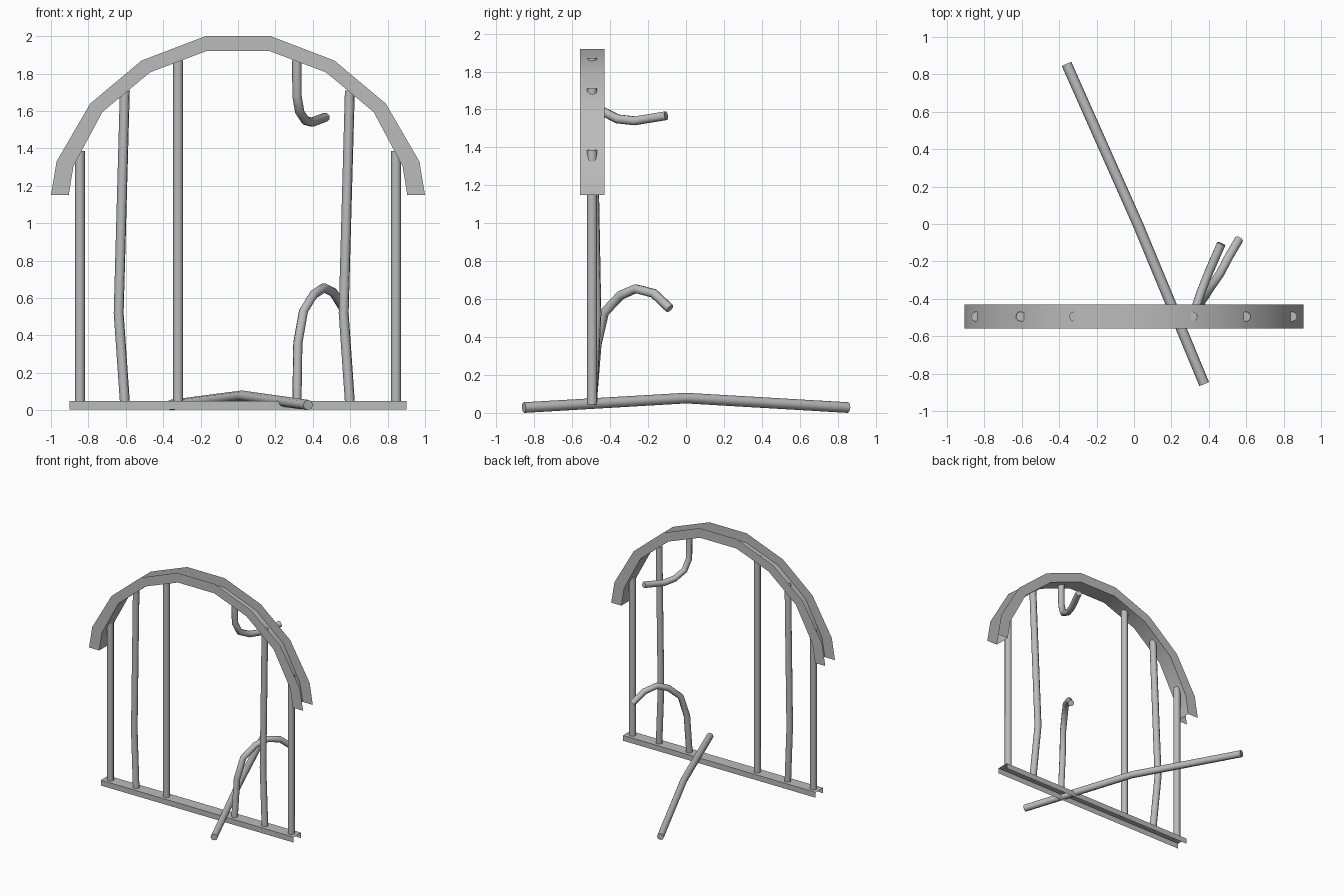
import bpy, bmesh, math

cube = bpy.data.objects.get("Cube")
if cube:
    bpy.data.objects.remove(cube, do_unlink=True)

# One plain metal for the whole model
metal = bpy.data.materials.new("grey metal")
metal.use_nodes = True
grey = (0.5, 0.5, 0.5, 1)
metal.diffuse_color = grey
metal.node_tree.nodes["Principled BSDF"].inputs["Base Color"].default_value = grey

PLANE_Y = -0.495


def smooth(obj, degrees):
    bpy.ops.object.select_all(action='DESELECT')
    obj.select_set(True)
    bpy.context.view_layer.objects.active = obj
    bpy.ops.object.shade_smooth_by_angle(angle=math.radians(degrees))


def channel(name, web, lip, width):
    """Sheet channel: a web path with a flange on each side out to a lip path."""
    bm = bmesh.new()
    front, back = PLANE_Y - width / 2, PLANE_Y + width / 2
    rows = []
    for (wx, wz), (lx, lz) in zip(web, lip):
        section = [(lx, front, lz), (wx, front, wz), (wx, back, wz), (lx, back, lz)]
        rows.append([bm.verts.new(co) for co in section])
    for a, b in zip(rows, rows[1:]):
        for i in range(3):
            bm.faces.new((a[i], a[i + 1], b[i + 1], b[i]))
    bmesh.ops.recalc_face_normals(bm, faces=bm.faces)
    mesh = bpy.data.meshes.new(name)
    bm.to_mesh(mesh)
    bm.free()
    mesh.materials.append(metal)
    obj = bpy.data.objects.new(name, mesh)
    bpy.context.collection.objects.link(obj)
    smooth(obj, 40)


def rod(name, points, radius=0.027):
    """Eight-sided capped rod along a path."""
    curve = bpy.data.curves.new(name, 'CURVE')
    curve.dimensions = '3D'
    curve.bevel_depth = radius
    curve.bevel_resolution = 2
    curve.use_fill_caps = True
    spline = curve.splines.new('POLY')
    spline.points.add(len(points) - 1)
    for p, co in zip(spline.points, points):
        p.co = (*co, 1)
    curve.materials.append(metal)
    obj = bpy.data.objects.new(name, curve)
    bpy.context.collection.objects.link(obj)
    bpy.ops.object.select_all(action='DESELECT')
    obj.select_set(True)
    bpy.context.view_layer.objects.active = obj
    bpy.ops.object.convert(target='MESH')
    smooth(bpy.context.object, 50)


def mirrored(half):
    return half + [(-x, z) for x, z in reversed(half)]


# Arched top channel, open outward
arch_web = [(-0.905, 1.15), (-0.88, 1.305), (-0.725, 1.595), (-0.47, 1.807), (-0.17, 1.92)]
arch_lip = [(-1.0, 1.15), (-0.97, 1.33), (-0.79, 1.64), (-0.515, 1.87), (-0.175, 2.0)]
channel("arch_channel", mirrored(arch_web), mirrored(arch_lip), 0.13)

# Bottom rail, open downward
channel("bottom_rail", [(-0.9, 0.05), (0.9, 0.05)], [(-0.9, 0.005), (0.9, 0.005)], 0.1)

# Straight bars
for name, x, top in (("right_outer_bar", -0.845, 1.385),
                     ("left_outer_bar", 0.845, 1.385),
                     ("right_inner_bar", -0.32, 1.87)):
    rod(name, [(x, PLANE_Y, 0.045), (x, PLANE_Y, top)])

# Slightly bent bars
for name, x in (("right_bent_bar", -0.605), ("left_bent_bar", 0.598)):
    rod(name, [(x, PLANE_Y, 0.045), (x - 0.033, PLANE_Y + 0.022, 0.52), (x, PLANE_Y, 1.71)])

# Broken bar, curled backward at both stumps
rod("broken_bar_bottom", [(0.315, PLANE_Y, 0.045), (0.32, -0.47, 0.36), (0.35, -0.43, 0.53),
                          (0.405, -0.345, 0.62), (0.46, -0.265, 0.655),
                          (0.51, -0.17, 0.63), (0.56, -0.085, 0.55)], 0.025)
rod("broken_bar_top", [(0.315, PLANE_Y, 1.87), (0.315, -0.49, 1.68), (0.33, -0.45, 1.595),
                       (0.36, -0.36, 1.55), (0.395, -0.27, 1.54), (0.467, -0.105, 1.567)], 0.025)

# Loose bent bar lying on the ground
rod("loose_bar", [(-0.36, 0.855, 0.028), (0.02, 0.0, 0.078), (0.375, -0.855, 0.028)], 0.028)
